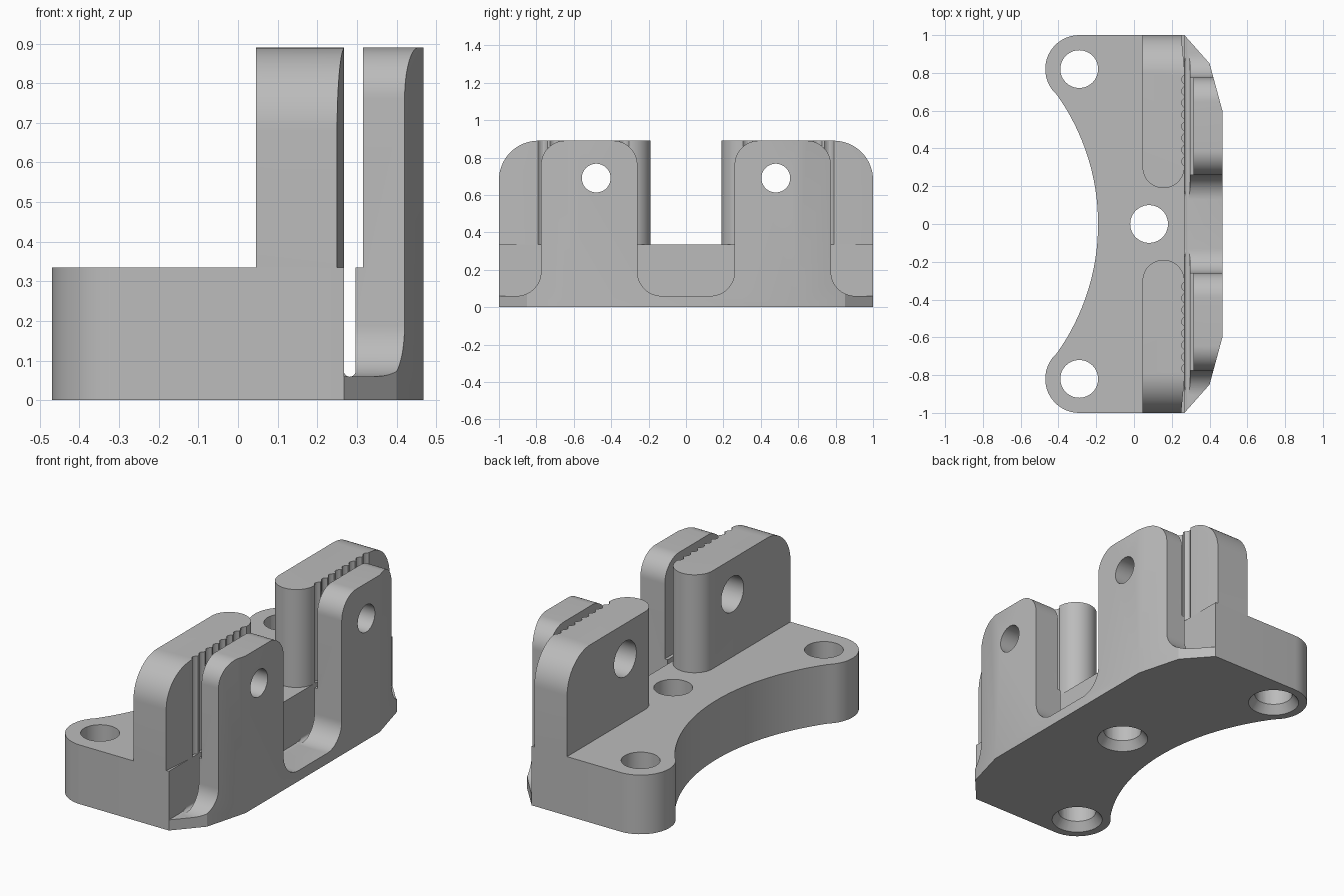
import bpy, bmesh, math
from math import cos, sin, radians

cube = bpy.data.objects.get("Cube")
if cube:
    bpy.data.objects.remove(cube)

grey = bpy.data.materials.new("mid grey")
grey.use_nodes = True
grey.diffuse_color = (0.5, 0.5, 0.5, 1)
grey.node_tree.nodes["Principled BSDF"].inputs["Base Color"].default_value = (0.5, 0.5, 0.5, 1)

BASE_TOP, TOP, FLOOR = 0.335, 0.89, 0.06
FACE = 0.267          # front face of the base, where the slot begins


def arc(cx, cy, r, a0, a1, n=16):
    """Points on an arc, angles in degrees."""
    steps = [radians(a0 + (a1 - a0) * i / n) for i in range(n + 1)]
    return [(cx + r * cos(a), cy + r * sin(a)) for a in steps]


def prism(name, points, axis, lo, hi):
    """Extrude a closed outline along an axis; outline uses the other two axes in order."""
    place = {"x": lambda p, h: (h, p[0], p[1]),
             "y": lambda p, h: (p[0], h, p[1]),
             "z": lambda p, h: (p[0], p[1], h)}[axis]
    bm = bmesh.new()
    low = [bm.verts.new(place(p, lo)) for p in points]
    high = [bm.verts.new(place(p, hi)) for p in points]
    bm.faces.new(low)
    bm.faces.new(high)
    for i in range(len(points)):
        j = (i + 1) % len(points)
        bm.faces.new((low[i], low[j], high[j], high[i]))
    bmesh.ops.recalc_face_normals(bm, faces=bm.faces)
    mesh = bpy.data.meshes.new(name)
    bm.to_mesh(mesh)
    bm.free()
    mesh.materials.append(grey)
    obj = bpy.data.objects.new(name, mesh)
    bpy.context.collection.objects.link(obj)
    return obj


def apply(obj, mod):
    bpy.ops.object.select_all(action="DESELECT")
    bpy.context.view_layer.objects.active = obj
    obj.select_set(True)
    bpy.ops.object.modifier_apply(modifier=mod.name)


def combine(obj, cutter, operation="DIFFERENCE"):
    mod = obj.modifiers.new("cut", "BOOLEAN")
    mod.operation, mod.solver, mod.object = operation, "EXACT", cutter
    apply(obj, mod)
    bpy.data.objects.remove(cutter)


def circle(cx, cy, r):
    return arc(cx, cy, r, 0, 360, 48)[:-1]


def countersink(x, y):
    """Conical cutter widening towards the underside."""
    bm = bmesh.new()
    bmesh.ops.create_cone(bm, cap_ends=True, segments=48, radius1=0.15,
                          radius2=0.09, depth=0.08)
    bmesh.ops.translate(bm, verts=bm.verts, vec=(x, y, 0.02))
    mesh = bpy.data.meshes.new("countersink")
    bm.to_mesh(mesh)
    bm.free()
    mesh.materials.append(grey)
    obj = bpy.data.objects.new("countersink", mesh)
    bpy.context.collection.objects.link(obj)
    return obj


# Base: two rounded ears joined by a concave arc
ear_x, ear_y, ear_r = -0.29, 0.82, 0.18
bend = 37.2
outline = [(FACE, -1), (FACE, 1)]
outline += arc(ear_x, ear_y, ear_r, 90, 180 + bend)
outline += arc(-1.37, 0, 1.18, bend, -bend, 40)[1:-1]
outline += arc(ear_x, -ear_y, ear_r, 180 - bend, 270)
base = prism("base", outline, "z", 0, BASE_TOP)
for x, y in ((ear_x, ear_y), (ear_x, -ear_y), (0.08, 0)):
    combine(base, prism("bore", circle(x, y, 0.1), "z", -1, 1))
    combine(base, countersink(x, y))

# Rear jaws: rounded inner end, scalloped clamping face
back, edge = 0.045, 0.25
radius = (FACE - back) / 2
outline = [(back, 1), (edge, 1), (FACE, 0.82)]
teeth, start, pitch = 8, 0.79, 0.062
for i in range(teeth):
    y = start - i * pitch
    outline += [(FACE - 0.016 * sin(math.pi * k / 6), y - 0.05 * k / 6) for k in range(7)]
outline += arc(back + radius, 0.19 + radius, radius, 0, -180, 24)
for side, name in ((1, "rear_jaw_back"), (-1, "rear_jaw_front")):
    jaw = prism(name, [(x, y * side) for x, y in outline], "z", BASE_TOP, TOP)
    rounded = [(0, 0), (1, 0)] + arc(0.79, TOP - 0.21, 0.21, 0, 90) + [(0, TOP)]
    rounded[-1] = (0, TOP + 0.0)
    combine(jaw, prism("rounding", [(y * side, z) for y, z in rounded], "x", -1, 1), "INTERSECT")
    combine(jaw, prism("bolt", circle(0.48 * side, 0.69, 0.1), "x", -1, 1))

# Front plate: thin floor with two filleted upright tabs
r, inner, outer = 0.13, 0.26, 0.775
half = arc(inner - r, FLOOR + r, r, -90, 0)
half += arc(inner + r, TOP - r, r, 180, 90)
half += arc(outer - r, TOP - r, r, 90, 0)
half += arc(outer + r, FLOOR + r, r, 180, 270)
half += [(1, FLOOR), (1, 0)]
profile = half + [(-y, z) for y, z in reversed(half)]
plate = prism("front_plate", profile, "x", FACE, 0.6)
plan = [(0, 1), (FACE, 1), (0.4, 0.85), (0.468, 0.6)]
plan += [(x, -y) for x, y in reversed(plan)]
combine(plate, prism("plan", plan, "z", -1, 2), "INTERSECT")

# Slot between plate and jaws, with a round bottom and a wider top
slot = [(0.1, 2), (0.315, 2), (0.315, BASE_TOP), (0.297, BASE_TOP)]
slot += arc(0.282, FLOOR + 0.014, 0.015, 0, -180) + [(0.1, FLOOR + 0.014)]
combine(plate, prism("slot", slot, "y", -2, 2))
for side in (1, -1):
    combine(plate, prism("bolt", circle(0.48 * side, 0.69, 0.077), "x", -1, 1))

# Smooth curved faces, keep edges crisp
for obj in list(bpy.context.scene.objects):
    if obj.type == "MESH":
        bpy.ops.object.select_all(action="DESELECT")
        bpy.context.view_layer.objects.active = obj
        obj.select_set(True)
        bpy.ops.object.shade_smooth_by_angle(angle=radians(25))
